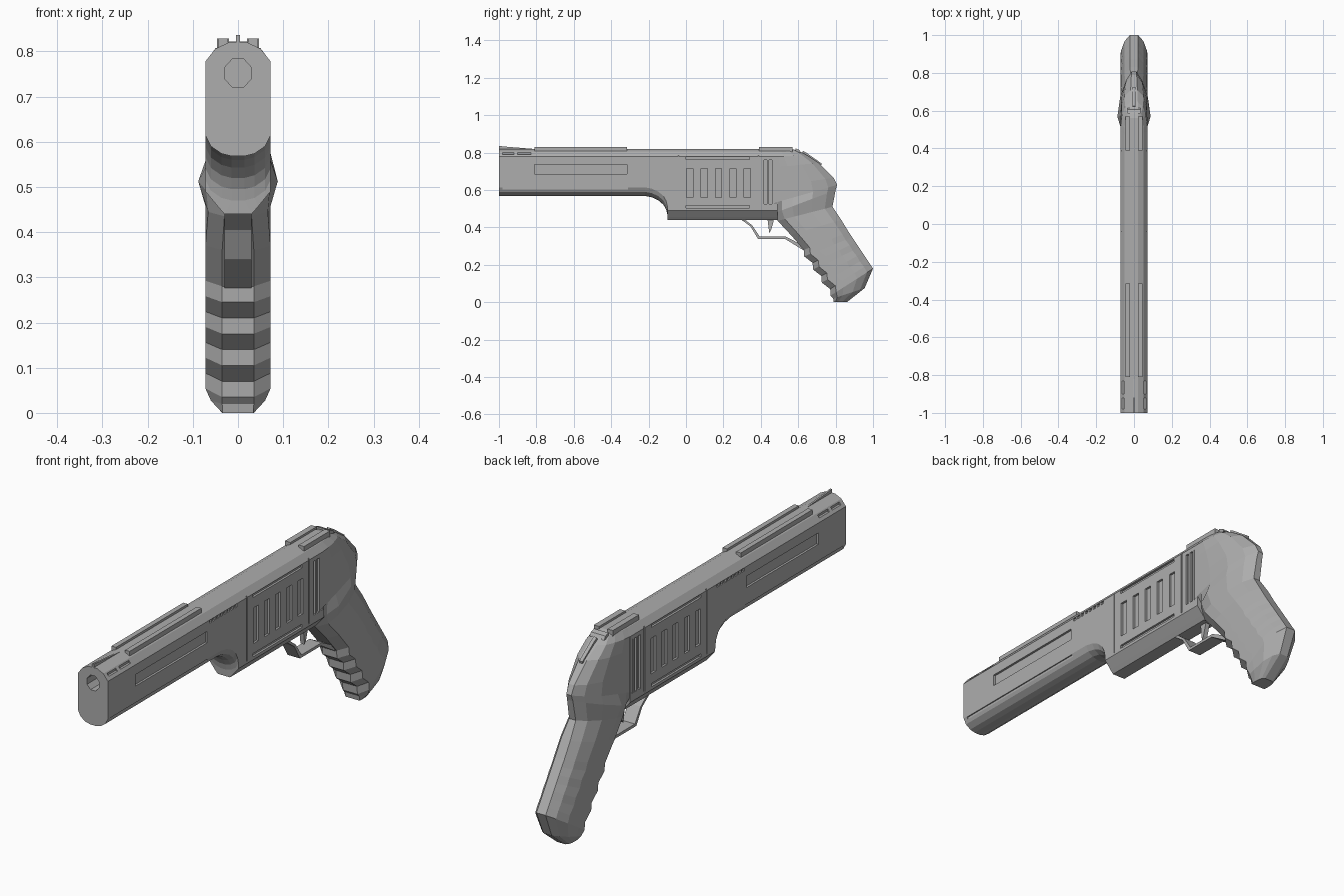
import bpy, bmesh, math
from mathutils import Matrix, Vector

if "Cube" in bpy.data.objects:
    bpy.data.objects.remove(bpy.data.objects["Cube"])

metal = bpy.data.materials.new("gun_grey")
metal.diffuse_color = (0.42, 0.42, 0.42, 1)
metal.use_nodes = True
metal.node_tree.nodes["Principled BSDF"].inputs["Base Color"].default_value = metal.diffuse_color


def finish(name, bm):
    bmesh.ops.recalc_face_normals(bm, faces=bm.faces)
    me = bpy.data.meshes.new(name)
    bm.to_mesh(me)
    bm.free()
    me.materials.append(metal)
    ob = bpy.data.objects.new(name, me)
    bpy.context.collection.objects.link(ob)
    return ob


def loft(name, halves):
    """Skin a list of half rings (x >= 0), each mirrored into a closed ring."""
    bm = bmesh.new()
    rings = []
    for half in halves:
        pts = half + [(-x, y, z) for x, y, z in reversed(half)]
        rings.append([bm.verts.new(p) for p in pts])
    n = len(rings[0])
    for a, b in zip(rings, rings[1:]):
        for i in range(n):
            j = (i + 1) % n
            bm.faces.new((a[i], a[j], b[j], b[i]))
    bm.faces.new(rings[0])
    bm.faces.new(rings[-1])
    return finish(name, bm)


def add_box(bm, x, y0, y1, z0, z1, hx):
    m = Matrix.Translation((x, (y0 + y1) / 2, (z0 + z1) / 2)) @ Matrix.Diagonal((2 * hx, y1 - y0, z1 - z0, 1))
    bmesh.ops.create_cube(bm, size=1, matrix=m)


def plate(name, profile, hx):
    """Side profile in (y, z), extruded across x."""
    bm = bmesh.new()
    f = bm.faces.new([bm.verts.new((-hx, y, z)) for y, z in profile])
    r = bmesh.ops.extrude_face_region(bm, geom=[f])
    bmesh.ops.translate(bm, vec=(2 * hx, 0, 0), verts=[v for v in r["geom"] if isinstance(v, bmesh.types.BMVert)])
    return finish(name, bm)


# Barrel and receiver: one loft along y with a dropping underside
TOP = [(.02, .82), (.05, .806), (.072, .778)]
ROUND = [(.072, .046), (.06, .022), (.037, .006), (.014, 0)]
CHAMFER = [(.072, .05), (.058, .033), (.044, .016), (.03, 0)]
body_rings = []
for y, b, low in [(-1, .568, ROUND), (-.22, .568, ROUND), (-.18, .56, ROUND), (-.145, .543, ROUND),
                  (-.12, .52, ROUND), (-.106, .495, ROUND), (-.1, .47, ROUND),
                  (-.098, .44, CHAMFER), (.49, .44, CHAMFER)]:
    body_rings.append([(x, y, z) for x, z in TOP] + [(x, y, b + dz) for x, dz in low])
body = loft("barrel_and_receiver", body_rings)

# Cutter: bore, side slots, vents and panel seams
bm = bmesh.new()
bore = (Matrix.Translation((0, -1, .752)) @ Matrix.Diagonal((1, 1, 1.12, 1))
        @ Matrix.Rotation(math.pi / 2, 4, 'X') @ Matrix.Rotation(math.pi / 8, 4, 'Z'))
bmesh.ops.create_cone(bm, cap_ends=True, segments=8, radius1=.031, radius2=.031, depth=.5, matrix=bore)
slots = [(-.81, -.315, .685, .735, .01),            # long barrel slot
         (-.98, -.92, .79, .801, .02), (-.9, -.83, .79, .801, .02),   # muzzle vents
         (-.98, -.31, .602, .612, .006),            # lower barrel groove
         (0, .34, .762, .776, .01), (0, .34, .503, .517, .01),
         (-.043, -.037, .5, .8, .005), (.385, .391, .5, .8, .005)]    # panel seams
slots += [(.003 + .077 * i, .037 + .077 * i, .56, .715, .01) for i in range(5)]
slots += [(-.3 + .025 * i, -.285 + .025 * i, .764, .777, .008) for i in range(8)]
slots += [(.417 + .022 * i * 1.2, .433 + .022 * i * 1.2, .525, .76, .01) for i in range(3)]
for s in (-1, 1):
    for y0, y1, z0, z1, d in slots:
        add_box(bm, s * .0725, y0, y1, z0, z1, d)
cutter = finish("slot_cutter", bm)
cutter.hide_render = True
mod = body.modifiers.new("slots", 'BOOLEAN')
mod.operation = 'DIFFERENCE'
mod.solver = 'EXACT'
mod.object = cutter
bpy.context.view_layer.objects.active = body
body.select_set(True)
bpy.ops.object.modifier_apply(modifier=mod.name)
bpy.data.objects.remove(cutter)

# Slanted ring between a front and a back point, widths given along it
T = (0, .13, .3, .62, .86, 1)


def slant(f, b, widths):
    half = []
    for t, w in zip(T, widths):
        half.append((w, f[0] + (b[0] - f[0]) * t, f[1] + (b[1] - f[1]) * t))
    return half


# Rear frame: bullet-shaped back above the flared ridge
RIDGE = (.03, .07, .088, .073, .044, .014)
loft("rear_frame", [
    slant((.47, .475), (.80, .60), RIDGE),
    slant((.47, .53), (.808, .627), (.0715, .0715, .0715, .068, .042, .012)),
    slant((.47, .62), (.79, .665), (.0715, .0715, .0715, .066, .044, .014)),
    slant((.47, .72), (.71, .745), (.0715, .0715, .0715, .066, .05, .018)),
    slant((.47, .777), (.645, .787), (.0715, .0715, .07, .062, .048, .02)),
    slant((.47, .806), (.605, .808), (.05, .05, .05, .046, .038, .02)),
    slant((.47, .82), (.56, .82), (.02,) * 6)])

# Grip: faceted loft with stepped finger grooves down the front
GRIP = (.035, .072, .072, .07, .05, .022)
grip_rings = [slant((.47, .475), (.80, .60), RIDGE),
              slant((.49, .435), (.783, .51), (.03, .066, .072, .064, .044, .016)),
              slant((.56, .36), (.83, .44), GRIP)]
for i in range(8):
    y = .63 + .047 * (i // 2 + 0) + (.002 if i % 2 else 0)
    k = i / 7
    grip_rings.append(slant((y, .28 - .035 * i), (.87 + .13 * k, .375 - .195 * k), GRIP))
grip_rings += [slant((.787, .02), (.955, .075), (.035, .06, .06, .056, .042, .02)),
               slant((.79, 0), (.86, 0), (.034, .035, .035, .034, .03, .02))]
loft("grip", grip_rings)

# Trigger guard and trigger
outer = [(.29, .445), (.345, .405), (.385, .338), (.53, .338), (.64, .27)]
inner = [(.65, .29), (.535, .35), (.395, .35), (.355, .41), (.31, .445)]
plate("trigger_guard", outer + inner, .03)
plate("trigger", [(.435, .45), (.44, .41), (.445, .37), (.455, .385), (.468, .43), (.47, .45)], .01)

# Top rails, front and rear
for name, y0, y1, x0, x1 in [("front_rail", -.81, -.315, .022, .044), ("rear_rail", .39, .57, .02, .046)]:
    for s, side in ((-1, "left"), (1, "right")):
        bm = bmesh.new()
        add_box(bm, s * (x0 + x1) / 2, y0, y1, .80, .829, (x1 - x0) / 2)
        finish(f"{name}_{side}", bm)

# Sights and the thin spur down the back slope
plate("front_sight", [(-1, .81), (-1, .836), (-.97, .832), (-.82, .82), (-.82, .81)], .004)
plate("rear_sight", [(.585, .80), (.585, .822), (.605, .815), (.615, .80)], .035)
plate("back_spur", [(.62, .79), (.625, .81), (.645, .798), (.725, .742), (.72, .72)], .008)
